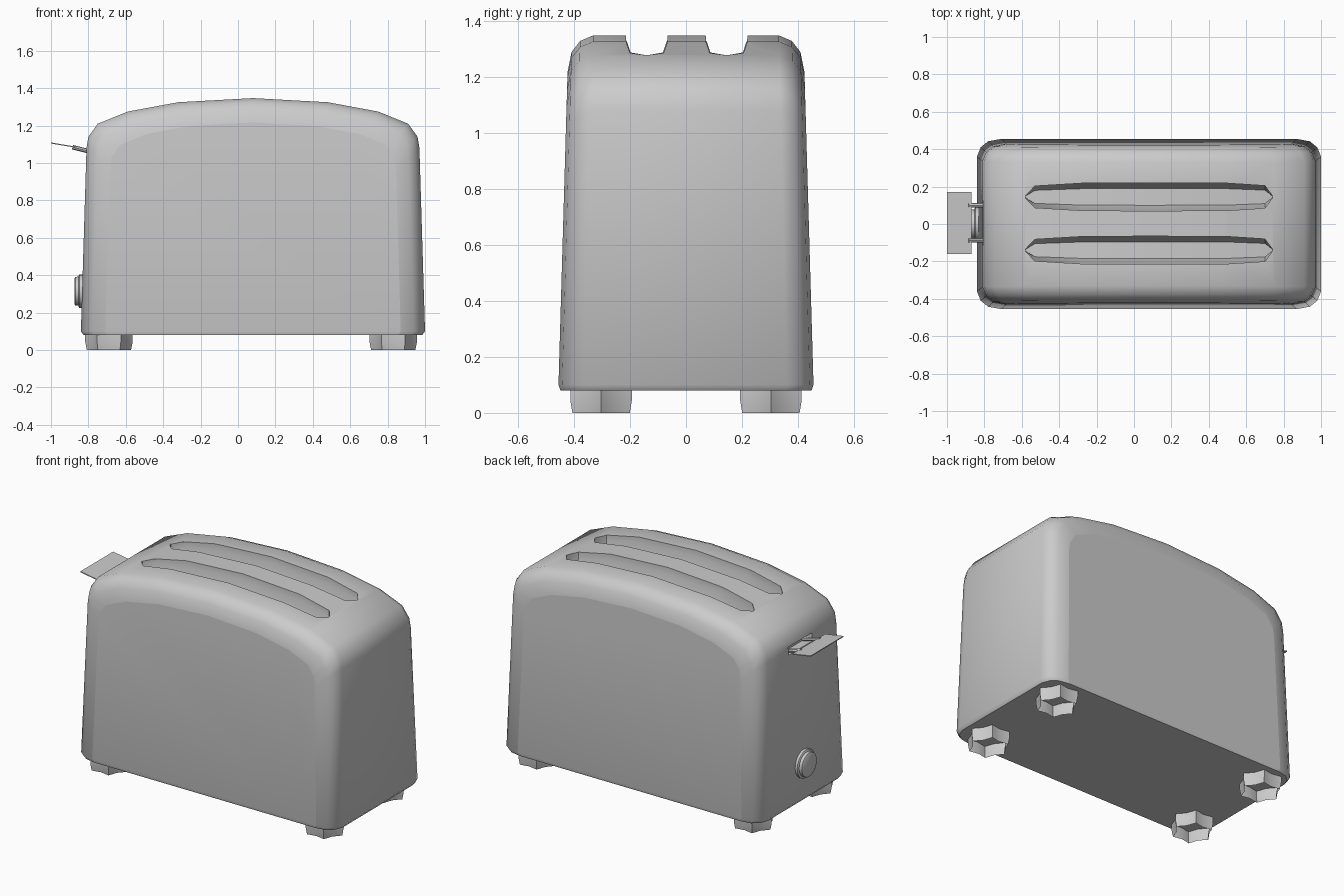
import bpy, math
from mathutils import Vector

if "Cube" in bpy.data.objects:
    bpy.data.objects.remove(bpy.data.objects["Cube"])

CX = 0.08  # body centre in x
# half outline of the body seen from the front (distance from CX, z)
HALF = [(.905, .08), (.92, .10), (.89, 1.08), (.88, 1.14), (.83, 1.21),
        (.67, 1.275), (.40, 1.325), (0, 1.347)]


def make(name, verts, faces, angle=40):
    me = bpy.data.meshes.new(name)
    me.from_pydata([tuple(v) for v in verts], [], faces)
    me.update()
    ob = bpy.data.objects.new(name, me)
    bpy.context.collection.objects.link(ob)
    smooth(ob, angle)
    return ob


def smooth(ob, angle=40):
    bpy.ops.object.select_all(action='DESELECT')
    bpy.context.view_layer.objects.active = ob
    ob.select_set(True)
    bpy.ops.object.shade_smooth_by_angle(angle=math.radians(angle))


def bridge(rings, n):
    """Quads between successive closed rings of n points."""
    return [(r * n + i, r * n + (i + 1) % n, (r + 1) * n + (i + 1) % n, (r + 1) * n + i)
            for r in range(rings - 1) for i in range(n)]


def box(name, lo, hi):
    v = [(x, y, z) for x in (lo[0], hi[0]) for y, z in
         ((lo[1], lo[2]), (hi[1], lo[2]), (hi[1], hi[2]), (lo[1], hi[2]))]
    return make(name, v, bridge(2, 4) + [(3, 2, 1, 0), (4, 5, 6, 7)])


def arch(x):
    d = abs(x - CX)
    for (a, za), (b, zb) in zip(HALF[2:], HALF[3:]):
        if b <= d <= a:
            return zb + (za - zb) * (d - b) / (a - b)
    return 1.1


def cut(ob, cutter):
    cutter.hide_render = True
    m = ob.modifiers.new("cut", 'BOOLEAN')
    m.operation, m.solver, m.object = 'DIFFERENCE', 'EXACT', cutter
    bpy.ops.object.select_all(action='DESELECT')
    bpy.context.view_layer.objects.active = ob
    ob.select_set(True)
    bpy.ops.object.modifier_apply(modifier=m.name)
    bpy.data.objects.remove(cutter)


def recalc(ob):
    import bmesh
    bm = bmesh.new()
    bm.from_mesh(ob.data)
    bmesh.ops.recalc_face_normals(bm, faces=bm.faces)
    bm.to_mesh(ob.data)
    bm.free()


# body: outline repeated along y, inset towards the front and back for rounded edges
outline = HALF + [(-x, z) for x, z in HALF[-2::-1]]
n = len(outline)
half_sections = [(.13, .455), (.06, .442), (.02, .41), (0, .36)]
sections = [(d, -y) for d, y in half_sections] + [(d, y) for d, y in half_sections[::-1]]
verts = []
for d, y in sections:
    for x, z in outline:
        zz = .08 + (z - .08) * (1 - d / 1.27) if z > .2 else z
        taper = 1 - .07 * (zz - .1) / 1.1 if z > .09 else .985
        verts.append((CX + x * (1 - d / .92), y * taper, zz))
last = (len(sections) - 1) * n
faces = bridge(len(sections), n)
faces += [tuple(range(1, n - 1)), (0, 1, n - 2, n - 1)]
faces += [tuple(last + i for i in range(n - 2, 0, -1)), (last, last + n - 1, last + n - 2, last + 1)]
body = make("body", verts, faces)
recalc(body)

# two bread slots with pointed ends, floors following the arch
stations = [(-.58, .006), (-.53, .058), (-.28, .073), (.08, .075), (.5, .073), (.7, .06), (.74, .006)]
for yc in (-.14, .145):
    v = []
    for x, w in stations:
        a = arch(x)
        v += [(x, yc + s * w, z) for s, z in ((-1, 1.5), (-1, a - .04), (-.6, a - .13),
                                              (.6, a - .13), (1, a - .04), (1, 1.5))]
    e = (len(stations) - 1) * 6
    slot = make("slot_cutter", v, bridge(len(stations), 6) + [tuple(range(5, -1, -1)), tuple(range(e, e + 6))])
    recalc(slot)
    cut(body, slot)

# lever opening in the left end
opening = box("lever_cutter", (-.95, -.115, 1.045), (-.76, .125, 1.095))
recalc(opening)
cut(body, opening)
smooth(body)

# lever plate, tilted slightly upward
plate = box("lever_plate", (-1.0, -.16, 0), (-.87, .17, .006))
for p in plate.data.vertices:
    p.co.z += 1.082 - .17 * (p.co.x + .87)
recalc(plate)

# two short rods carrying the plate
for i, y in enumerate((-.088, .1)):
    a, b = Vector((-.885, y, 1.085)), Vector((-.765, y, 1.055))
    bpy.ops.mesh.primitive_cylinder_add(vertices=8, radius=.012, depth=(b - a).length, location=(a + b) / 2)
    rod = bpy.context.object
    rod.name = f"lever_rod_{i + 1}"
    rod.rotation_euler = (b - a).to_track_quat('Z', 'Y').to_euler()
    smooth(rod)

# browning knob: stepped disc on the left end
k = 20
steps = [(-.82, .09), (-.848, .09), (-.853, .082), (-.853, .078), (-.87, .076), (-.875, .066)]
v = [(x, r * math.cos(t * math.tau / k), .315 + r * math.sin(t * math.tau / k))
     for x, r in steps for t in range(k)]
e = (len(steps) - 1) * k
knob = make("knob", v, bridge(len(steps), k) + [tuple(range(e, e + k))])
recalc(knob)

# four hollow feet with wavy walls
k = 12
for sx, fx in (("left", -.69), ("right", .83)):
    for sy, fy in (("front", -.303), ("back", .303)):
        v = []
        for z, s in ((.085, 1), (.045, 1), (0, .93)):
            for t in range(k):
                r = s * (.127 if t % 2 == 0 else .098)
                a = t * math.tau / k
                v.append((fx + r * math.cos(a), fy + r * math.sin(a), z))
        make(f"{sy}_{sx}_foot", v, [f[::-1] for f in bridge(3, k)], 50)
